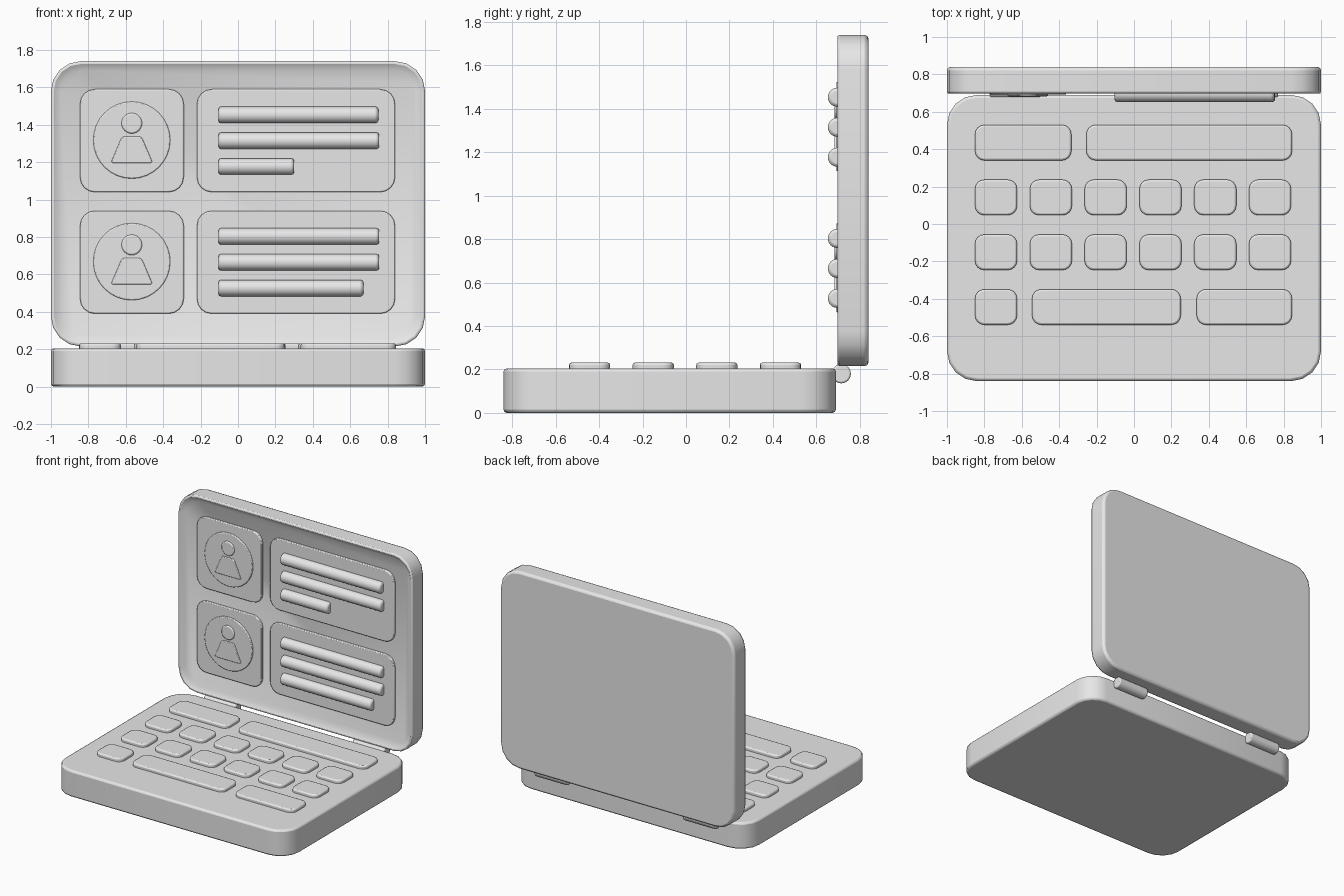
import bpy, bmesh
from math import pi, radians

cube = bpy.data.objects.get("Cube")
if cube:
    bpy.data.objects.remove(cube, do_unlink=True)

grey = bpy.data.materials.new("plain_grey")
grey.use_nodes = True
colour = (0.8, 0.8, 0.8, 1)
grey.diffuse_color = colour
grey.node_tree.nodes["Principled BSDF"].inputs["Base Color"].default_value = colour


def finish(name, bm, location, rotation, bevel, segments=2):
    """Turn a bmesh into a smooth-shaded object with softened edges."""
    mesh = bpy.data.meshes.new(name)
    bmesh.ops.recalc_face_normals(bm, faces=bm.faces)
    bm.to_mesh(mesh)
    bm.free()
    mesh.materials.append(grey)
    obj = bpy.data.objects.new(name, mesh)
    bpy.context.collection.objects.link(obj)
    obj.location, obj.rotation_euler = location, rotation
    if bevel:
        mod = obj.modifiers.new("soft_edges", "BEVEL")
        mod.width, mod.segments = bevel, segments
        mod.limit_method, mod.angle_limit = "ANGLE", radians(40)
    bpy.ops.object.select_all(action="DESELECT")
    obj.select_set(True)
    bpy.context.view_layer.objects.active = obj
    bpy.ops.object.shade_smooth_by_angle(angle=radians(35))
    return obj


def slab(name, outline, low, high, radius, bevel, upright=False, recess=None):
    """Prism on a rounded outline; upright slabs stand in xz and face -y."""
    bm = bmesh.new()
    face = bm.faces.new([bm.verts.new((u, v, 0)) for u, v in outline])
    top = bmesh.ops.extrude_face_region(bm, geom=[face])["geom"]
    for v in [g for g in top if isinstance(g, bmesh.types.BMVert)]:
        v.co.z = high - low
    sides = [e for e in bm.edges if abs(e.verts[0].co.z - e.verts[1].co.z) > 1e-5]
    bmesh.ops.bevel(bm, geom=sides, offset=radius, segments=4, profile=0.5,
                    affect="EDGES")
    bmesh.ops.recalc_face_normals(bm, faces=bm.faces)
    if recess:
        # Raised rim around a sunken panel
        rim, depth = recess
        front = max(bm.faces, key=lambda f: f.normal.z * 10 + f.calc_center_median().z)
        bmesh.ops.inset_region(bm, faces=[front], thickness=rim, use_even_offset=True)
        for v in front.verts:
            v.co.z -= depth
    if upright:
        return finish(name, bm, (0, -low, 0), (pi / 2, 0, 0), bevel)
    return finish(name, bm, (0, 0, low), (0, 0, 0), bevel)


def rect(x0, x1, y0, y1):
    return [(x0, y0), (x1, y0), (x1, y1), (x0, y1)]


def cylinder(name, radius, length, location, rotation, bevel, sides=24):
    bm = bmesh.new()
    bmesh.ops.create_cone(bm, cap_ends=True, segments=sides, radius1=radius,
                          radius2=radius, depth=length)
    return finish(name, bm, location, rotation, bevel)


ALONG_X, FACING = (0, pi / 2, 0), (pi / 2, 0, 0)

# Base and lid
slab("base", rect(-1, 1, -0.84, 0.69), 0, 0.205, 0.16, 0.015)
slab("lid", rect(-1, 1, 0.215, 1.74), -0.84, -0.69, 0.16, 0.018,
     upright=True, recess=(0.05, 0.03))

# Hinges
for side, s in (("left", 1), ("right", -1)):
    cylinder("hinge_" + side, 0.044, 0.27, (s * 0.635, 0.715, 0.18), ALONG_X, 0.008)

# Keys, row by row from the back
columns = [(-0.85 + 0.293 * i, -0.625 + 0.293 * i) for i in range(6)]
rows = [
    [(-0.85, -0.335), (-0.255, 0.845)],
    columns,
    columns,
    [columns[0], (-0.545, 0.25), (0.335, 0.845)],
]
for r, row in enumerate(rows):
    y = 0.435 - 0.293 * r
    for k, (x0, x1) in enumerate(row):
        slab(f"key_{r + 1}_{k + 1}", rect(x0, x1, y - 0.095, y + 0.095),
             0.19, 0.231, 0.05, 0.01)

# Two screen entries: cards, portrait badge and text bars
for label, z, ends in (("upper", 1.315, (0.75, 0.755, 0.30)),
                       ("lower", 0.665, (0.755, 0.755, 0.67))):
    for part, x0, x1 in (("portrait_card", -0.845, -0.29), ("text_card", -0.22, 0.84)):
        slab(f"{label}_{part}", rect(x0, x1, z - 0.275, z + 0.275),
             -0.74, -0.702, 0.08, 0.006, upright=True)
    mid = -0.568
    cylinder(label + "_badge", 0.206, 0.05, (mid, 0.717, z + 0.003), FACING, 0.006, 32)
    cylinder(label + "_head", 0.055, 0.05, (mid, 0.708, z + 0.093), FACING, 0.008)
    slab(label + "_shoulders",
         [(mid - 0.113, z - 0.12), (mid + 0.113, z - 0.12),
          (mid + 0.052, z + 0.023), (mid - 0.052, z + 0.023)],
         -0.73, -0.683, 0.016, 0.005, upright=True)
    for i, end in enumerate(ends):
        start = -0.105
        cylinder(f"{label}_text_bar_{i + 1}", 0.044, end - start,
                 ((start + end) / 2, 0.697, z + 0.138 * (1 - i)), ALONG_X, 0.014)
